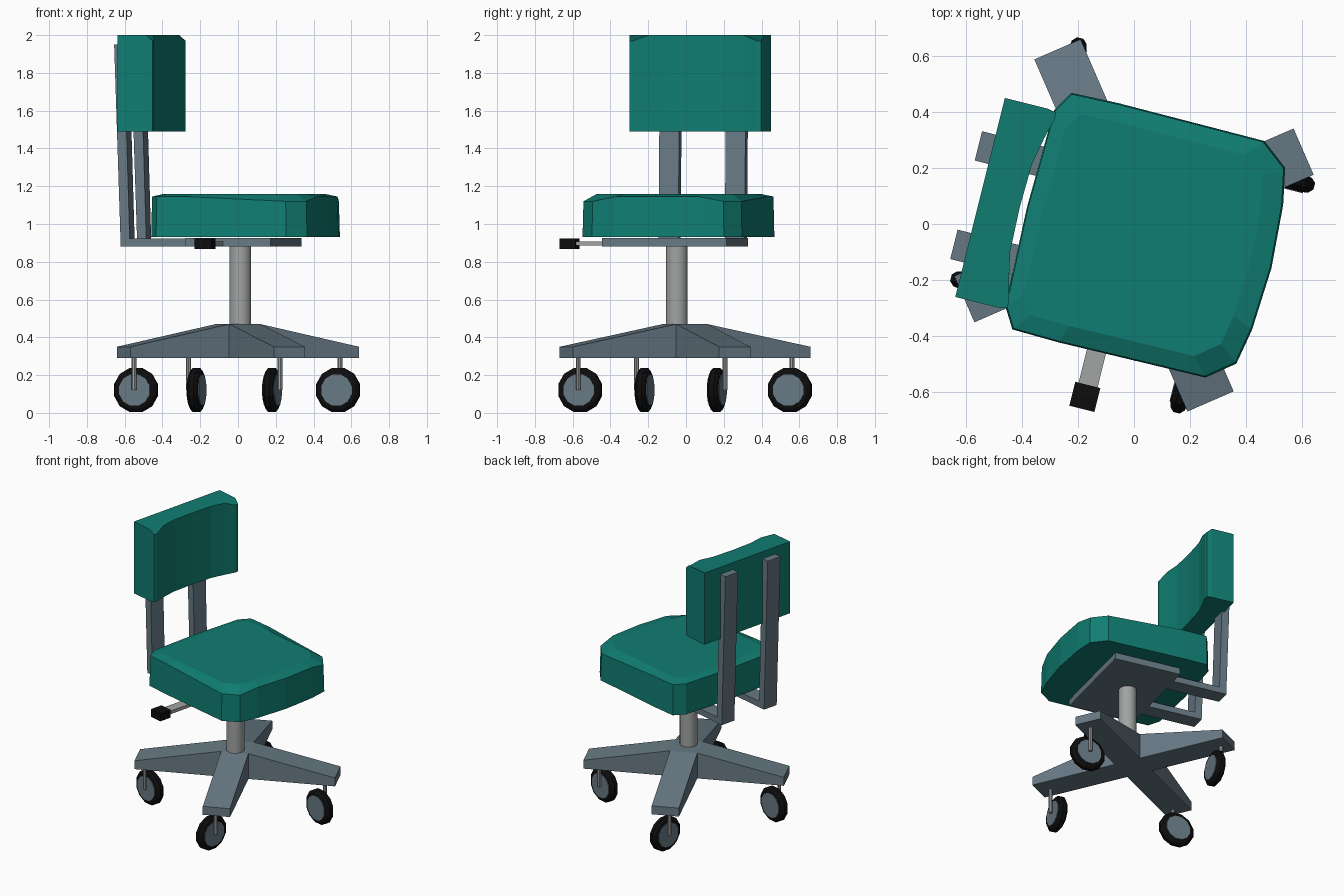
import bpy, bmesh, math
from mathutils import Matrix, Vector

if "Cube" in bpy.data.objects:
    bpy.data.objects.remove(bpy.data.objects["Cube"], do_unlink=True)


def material(name, rgb):
    m = bpy.data.materials.new(name)
    m.use_nodes = True
    m.diffuse_color = (*rgb, 1)
    m.node_tree.nodes["Principled BSDF"].inputs["Base Color"].default_value = (*rgb, 1)
    return m


TEAL = material("teal upholstery", (0.005, 0.205, 0.168))
SLATE = material("slate metal", (0.135, 0.19, 0.23))
STEEL = material("light steel", (0.36, 0.37, 0.37))
BLACK = material("black rubber", (0.004, 0.004, 0.004))

# The seat assembly and the legs are swivelled differently
SEAT_TURN = Matrix.Rotation(math.radians(-14), 4, "Z")
LEG_ANGLE = 23.5


def loft(name, rings, mat, matrix=Matrix(), smooth=False):
    """Skin a list of equal-length point rings and cap both ends."""
    bm = bmesh.new()
    loops = [[bm.verts.new(matrix @ Vector(p)) for p in ring] for ring in rings]
    for a, b in zip(loops, loops[1:]):
        for i in range(len(a)):
            j = (i + 1) % len(a)
            bm.faces.new((a[i], a[j], b[j], b[i]))
    bm.faces.new(loops[0][::-1])
    bm.faces.new(loops[-1])
    bmesh.ops.recalc_face_normals(bm, faces=bm.faces)
    mesh = bpy.data.meshes.new(name)
    bm.to_mesh(mesh)
    bm.free()
    mesh.materials.append(mat)
    obj = bpy.data.objects.new(name, mesh)
    bpy.context.collection.objects.link(obj)
    if smooth:
        bpy.ops.object.select_all(action="DESELECT")
        obj.select_set(True)
        bpy.context.view_layer.objects.active = obj
        bpy.ops.object.shade_smooth_by_angle(angle=math.radians(40))
    return obj


def rect(x0, x1, y0, y1, z):
    return [(x0, y0, z), (x1, y0, z), (x1, y1, z), (x0, y1, z)]


def box(name, x0, x1, y0, y1, z0, z1, mat, matrix=SEAT_TURN):
    return loft(name, [rect(x0, x1, y0, y1, z0), rect(x0, x1, y0, y1, z1)], mat, matrix)


def circle(r, z, n):
    return [(r * math.cos(t), r * math.sin(t), z)
            for t in (2 * math.pi * (i + 0.5) / n for i in range(n))]


def mirrored(half):
    """Mirror a half outline across y, keeping centre points single."""
    return half + [(x, -y) for x, y in reversed(half) if y > 0]


# Seat cushion: bowed front, clipped corners, softly crowned top
half = [(0.514, 0), (0.5, 0.23), (0.475, 0.36), (0.38, 0.435),
        (-0.16, 0.44), (-0.33, 0.435), (-0.375, 0.36), (-0.385, 0)]
outline = mirrored(half)
SEAT_Y = -0.035


def seat_ring(scale, z, drop=0.0):
    return [(x * scale, y * scale + SEAT_Y,
             z - (drop if x > 0.3 and abs(y) > 0.3 else 0)) for x, y in outline]


loft("seat_cushion", [seat_ring(1, 0.93), seat_ring(0.99, 1.145, 0.025),
                      seat_ring(0.85, 1.16)], TEAL, SEAT_TURN)

# Backrest cushion: hollowed front with clipped corners
back_half = [(-0.41, 0), (-0.405, 0.16), (-0.385, 0.26), (-0.365, 0.335),
             (-0.367, 0.36), (-0.4, 0.366), (-0.556, 0.366)]
back_outline = mirrored(back_half)


def back_ring(z, drop=0.0):
    return [(x, y - 0.041, z - (drop if x > -0.37 else 0)) for x, y in back_outline]


loft("backrest_cushion", [back_ring(1.49), back_ring(2.0, 0.03)], TEAL, SEAT_TURN)

# Seat plate and the two bent back supports
box("seat_plate", -0.19, 0.275, -0.39, 0.29, 0.88, 0.925, SLATE)
for side, y in (("right", -0.226), ("left", 0.136)):
    y0, y1 = y - 0.054, y + 0.054
    box(side + "_support_arm", -0.57, -0.18, y0, y1, 0.88, 0.922, SLATE)
    loft(side + "_back_upright", [rect(-0.57, -0.52, y0, y1, 0.88),
                                  rect(-0.606, -0.552, y0, y1, 1.95)], SLATE, SEAT_TURN)

# Height lever
box("lever_bar", -0.055, 0.015, -0.6, -0.38, 0.885, 0.908, STEEL)
box("lever_knob", -0.067, 0.025, -0.685, -0.597, 0.867, 0.922, BLACK)

# Gas column
loft("column", [circle(0.058, 0.4, 16), circle(0.058, 0.89, 16)], STEEL,
     Matrix.Translation((0.013, -0.048, 0)), smooth=True)

# Cross base: square hub and four sloping legs
W = 0.09
base = Matrix.Translation((0, -0.005, 0)) @ Matrix.Rotation(math.radians(LEG_ANGLE), 4, "Z")
box("base_hub", -W, W, -W, W, 0.29, 0.47, SLATE, base)
for i, length in enumerate((0.66, 0.685, 0.66, 0.685)):
    turn = base @ Matrix.Rotation(math.pi / 2 * i, 4, "Z")
    ends = [[(x, -W, 0.29), (x, W, 0.29), (x, W, top), (x, -W, top)]
            for x, top in ((W, 0.47), (length, 0.35))]
    loft(f"base_leg_{i + 1}", ends, SLATE, turn)

# Casters: tyre, hub disc and an offset stem
R = 0.121
tyre = [(-0.03, 0.088), (-0.027, 0.105), (-0.012, R),
        (0.012, R), (0.027, 0.105), (0.03, 0.088)]
casters = [(0.53, 0.163, 1), (-0.22, 0.55, 0), (-0.54, -0.22, 1), (0.18, -0.56, 0)]
for i, (x, y, along_y) in enumerate(casters):
    direction = -14 + 90 * along_y
    sign = 1 if i in (0, 3) else -1
    place = Matrix.Translation((x, y, R)) @ Matrix.Rotation(math.radians(direction), 4, "Z")
    axle = place @ Matrix.Rotation(math.pi / 2, 4, "Y")
    loft(f"caster_tyre_{i + 1}", [circle(r, z, 12) for z, r in tyre], BLACK, axle)
    loft(f"caster_hub_{i + 1}", [circle(0.086, -0.034, 12), circle(0.086, 0.034, 12)],
         SLATE, axle)
    stem = place @ Matrix.Translation((sign * 0.044, 0, 0))
    loft(f"caster_stem_{i + 1}", [circle(0.013, 0, 8), circle(0.013, 0.18, 8)],
         STEEL, stem, smooth=True)
